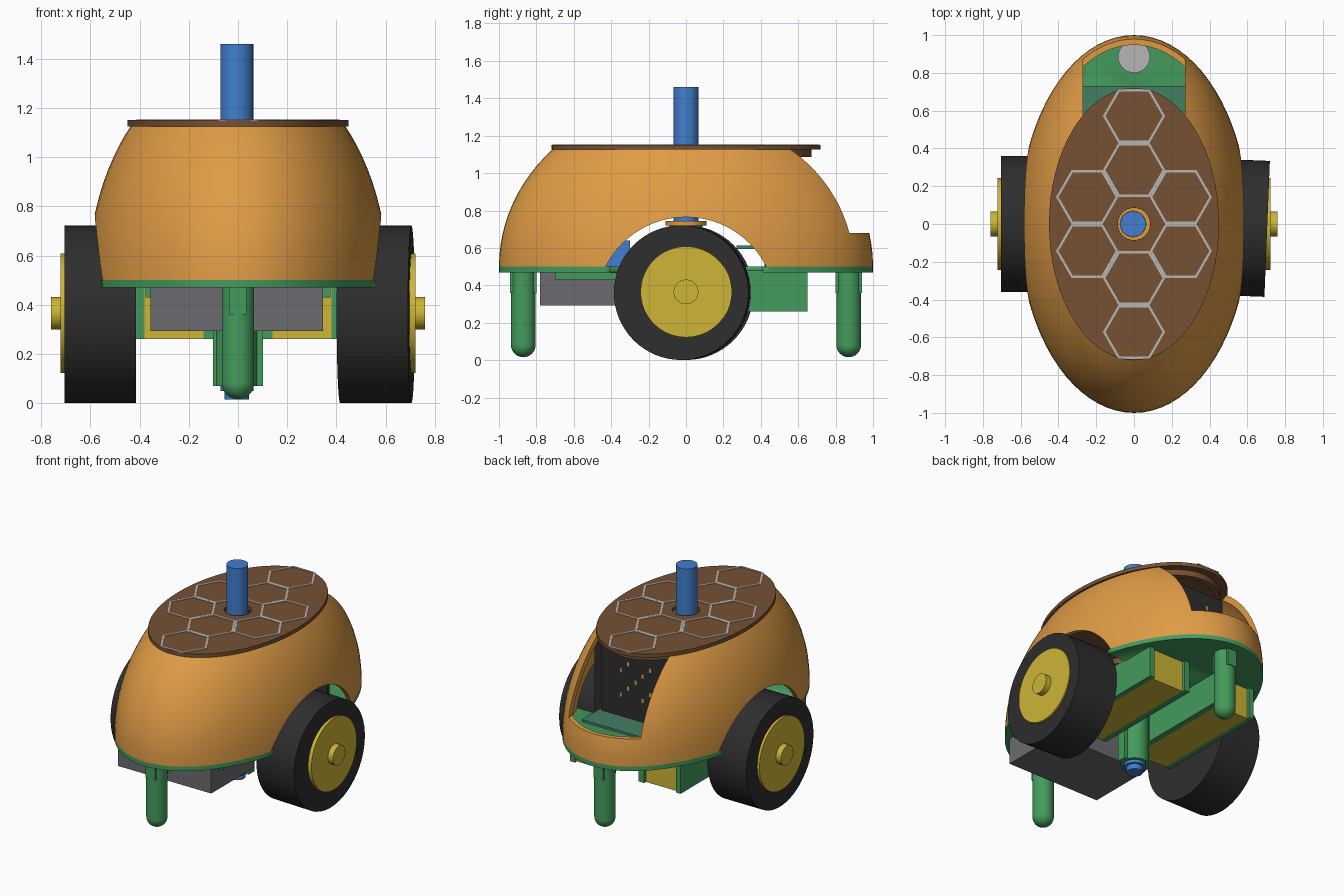
import bpy, bmesh
from math import pi, sin, cos
from mathutils import Matrix, Vector

if "Cube" in bpy.data.objects:
    bpy.data.objects.remove(bpy.data.objects["Cube"])


def material(name, rgb):
    m = bpy.data.materials.new(name)
    m.use_nodes = True
    m.diffuse_color = (*rgb, 1)
    m.node_tree.nodes["Principled BSDF"].inputs["Base Color"].default_value = (*rgb, 1)
    return m


ORANGE = material("orange shell", (.74, .33, .06))
BROWN = material("brown lid", (.18, .083, .034))
GREEN = material("green chassis", (.058, .33, .11))
TEAL = material("teal board", (.055, .21, .12))
YELLOW = material("yellow motor", (.62, .46, .038))
BLUE = material("blue pen", (.055, .21, .62))
BLACK = material("black rubber", (.027, .027, .027))
GREY = material("dark grey battery", (.15, .147, .16))
SILVER = material("light grey line", (.47, .47, .47))


def finish(name, bm, mat):
    bmesh.ops.recalc_face_normals(bm, faces=bm.faces)
    mesh = bpy.data.meshes.new(name)
    bm.to_mesh(mesh)
    bm.free()
    ob = bpy.data.objects.new(name, mesh)
    bpy.context.collection.objects.link(ob)
    mesh.materials.append(mat)
    activate(ob)
    bpy.ops.object.shade_smooth_by_angle(angle=pi / 6)
    return ob


def activate(ob):
    bpy.ops.object.select_all(action='DESELECT')
    ob.select_set(True)
    bpy.context.view_layer.objects.active = ob


def box(name, low, high, mat):
    bm = bmesh.new()
    low, high = Vector(low), Vector(high)
    bmesh.ops.create_cube(bm, size=1, matrix=Matrix.Translation((low + high) / 2)
                          @ Matrix.Diagonal((*(high - low), 1)))
    return finish(name, bm, mat)


def cylinder(name, rx, ry, z0, z1, mat, x=0, y=0, n=64):
    bm = bmesh.new()
    bmesh.ops.create_cone(bm, cap_ends=True, segments=n, radius1=1, radius2=1, depth=1,
                          matrix=Matrix.Translation((x, y, (z0 + z1) / 2))
                          @ Matrix.Diagonal((rx, ry, z1 - z0, 1)))
    return finish(name, bm, mat)


def cross_cylinder(name, r, x0, x1, y, z, mat, yaw=0):
    # cylinder lying along x
    bm = bmesh.new()
    bmesh.ops.create_cone(bm, cap_ends=True, segments=64, radius1=r, radius2=r,
                          depth=abs(x1 - x0),
                          matrix=Matrix.Translation(((x0 + x1) / 2, y, z))
                          @ Matrix.Rotation(yaw, 4, 'Z') @ Matrix.Rotation(pi / 2, 4, 'Y'))
    return finish(name, bm, mat)


def ring(name, outer, inner, z0, z1, mat, x=0, y=0, n=64):
    # upright tube; a six-sided one gives a hexagon outline
    bm = bmesh.new()
    loops = [[bm.verts.new((x + rx * cos(2 * pi * i / n), y + ry * sin(2 * pi * i / n), z))
              for i in range(n)]
             for (rx, ry), z in ((outer, z0), (outer, z1), (inner, z1), (inner, z0))]
    for k in range(4):
        a, b = loops[k], loops[(k + 1) % 4]
        for i in range(n):
            j = (i + 1) % n
            bm.faces.new((a[i], a[j], b[j], b[i]))
    return finish(name, bm, mat)


def apply(ob, kind, **settings):
    mod = ob.modifiers.new(kind.title(), kind)
    for key, value in settings.items():
        setattr(mod, key, value)
    activate(ob)
    bpy.ops.object.modifier_apply(modifier=mod.name)


def cut(ob, cutter):
    apply(ob, 'BOOLEAN', operation='DIFFERENCE', object=cutter, solver='EXACT')
    bpy.data.objects.remove(cutter)


# domed shell with wheel arches and a rear opening
bm = bmesh.new()
bmesh.ops.create_uvsphere(bm, u_segments=80, v_segments=48, radius=1,
                          matrix=Matrix.Translation((0, 0, .5))
                          @ Matrix.Diagonal((.61, 1, .895, 1)))
for z, side in ((.5, -1), (1.125, 1)):
    bmesh.ops.bisect_plane(bm, geom=bm.verts[:] + bm.edges[:] + bm.faces[:], dist=1e-4,
                           plane_co=(0, 0, z), plane_no=(0, 0, side), clear_outer=True)
shell = finish("shell", bm, ORANGE)
apply(shell, 'SOLIDIFY', thickness=.03, offset=-1)
cut(shell, cross_cylinder("arch_cutter", .48, -1, 1, 0, .285, ORANGE))
cut(shell, box("opening_cutter", (-.27, .3, .68), (.27, 1.2, 1.3), ORANGE))
activate(shell)
bpy.ops.object.shade_smooth_by_angle(angle=pi / 6)

# base plate with wheel slots
base = cylinder("base_plate", .61, 1, .47, .5, GREEN, n=80)
for s in (-1, 1):
    cut(base, box("slot_cutter", (.39 if s > 0 else -1, -.41, .4),
                  (1 if s > 0 else -.39, .41, .6), GREEN))

# lid with its locating rim and hexagon pattern
ring("lid", (.45, .72), (.085, .085), 1.125, 1.15, BROWN)
ring("lid_rim", (.405, .67), (.37, .63), 1.085, 1.126, BROWN)
step, radius = .286, .165
cells = [(0, k * step) for k in (-2, -1, 1, 2)]
cells += [(sx * .248, sy * step / 2) for sx in (-1, 1) for sy in (-1, 1)]
for x, y in cells:
    ring("hexagon_line", (radius, radius), (.151, .151), 1.149, 1.153, SILVER, x, y, 6)

# pen, its guide tube and collar
cylinder("pen", .067, .067, .05, 1.46, BLUE, x=-.005)
cylinder("pen_tip", .05, .05, .015, .06, BLUE, x=-.005)
ring("pen_tube", (.088, .088), (.068, .068), .07, .72, GREEN, x=-.005)
ring("pen_collar", (.11, .11), (.068, .068), .72, .745, ORANGE, x=-.005)
for s in (-1, 1):
    box("tube_rib", (s * .09 - .012, -.03, .07), (s * .09 + .012, .03, .47), GREEN)

# round-ended skids at front and back
for s in (-1, 1):
    y = s * .87
    bm = bmesh.new()
    bmesh.ops.create_uvsphere(bm, u_segments=32, v_segments=16, radius=.066,
                              matrix=Matrix.Translation((0, y, .082)))
    finish("skid_tip", bm, GREEN)
    cylinder("skid", .066, .066, .082, .48, GREEN, y=y, n=32)
    box("skid_key", (-.035, y - .07, .36), (.035, y + .07, .48), GREEN)

# wheels
for s in (-1, 1):
    right = s > 0
    cross_cylinder("tyre", .36, s * .415, s * .705, -.02 if right else 0, .361, BLACK,
                   -.04 if right else 0)
    cross_cylinder("hub", .243, s * .6, s * .722, 0, .365, YELLOW)
    cross_cylinder("axle", .066, s * .38, s * .76, 0, .365, YELLOW)

# motors between bracket plates
for s in (-1, 1):
    def span(a, b):
        return sorted((s * a, s * b))
    for name, (a, b), y, mat in (("motor", span(.14, .38), .63, YELLOW),
                                 ("outer_bracket", span(.38, .415), .65, GREEN),
                                 ("inner_bracket", span(.1, .14), .65, GREEN)):
        box(name, (a, -.15, .26), (b, y, .48), mat)
    a, b = span(.34, .375)
    box("battery_rail", (a, -.7, .43), (b, -.35, .48), GREEN)

# battery, electronics and rear fitting
box("battery", (-.355, -.78, .293), (.345, -.32, .475), GREY)
box("driver_module", (-.2, -.6, .5), (.2, -.3, .64), BLUE)
box("teal_board", (-.27, .27, .595), (.27, .73, .612), TEAL)
box("display_panel", (-.25, .51, .612), (.25, .55, 1.08), BLACK)
box("rear_partition", (-.38, .42, .5), (.38, .44, 1.0), BLACK)
for i in range(5):
    for j in range(5):
        if (i * 2 + j) % 3 == 0 or i == j:
            x, z = .1 - i * .055, .76 + j * .055
            box("display_light", (x - .009, .549, z - .014), (x + .009, .555, z + .014), ORANGE)
cylinder("rear_fitting", .085, .085, .5, .54, SILVER, y=.885, n=32)
